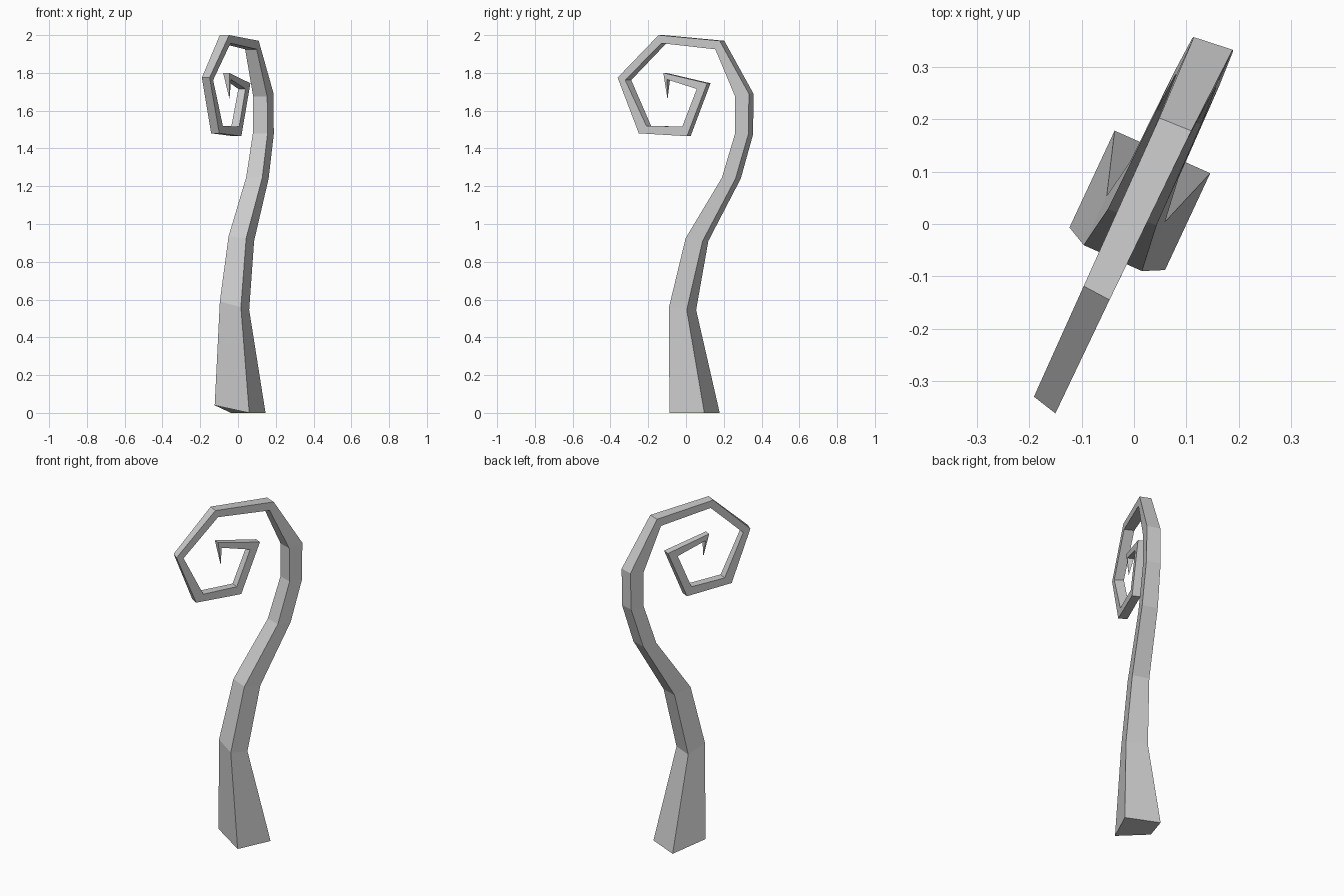
import bpy, bmesh
from math import radians, sin, cos

if "Cube" in bpy.data.objects:
    bpy.data.objects.remove(bpy.data.objects["Cube"])

# The curl lies in a vertical plane with direction (DX, DY); normal is (DY, -DX)
DX, DY = 0.423, 0.906
OFFSET = -0.009

# Sections from base to tip, as seen from the right side:
# inner y, inner z, outer y, outer z, width, yaw, lift of far inner corner
SECTIONS = [
    (-0.088, 0.00, 0.097, 0.00, 0.200, 24, 0.04),
    (-0.090, 0.56, 0.004, 0.545, 0.122, 24, 0.03),
    (-0.002, 0.925, 0.088, 0.910, 0.098, 18, 0.01),
    (0.190, 1.245, 0.262, 1.240, 0.090, 18, 0),
    (0.260, 1.48, 0.330, 1.475, 0.082, 18, 0),
    (0.260, 1.675, 0.333, 1.69, 0.078, 18, 0),
    (0.155, 1.925, 0.178, 1.97, 0.066, 22, 0),
    (-0.130, 1.957, -0.145, 2.00, 0.056, 28, 0),
    (-0.322, 1.762, -0.362, 1.775, 0.052, 38, 0),
    (-0.210, 1.520, -0.250, 1.480, 0.050, 30, 0),
    (-0.020, 1.515, 0.005, 1.465, 0.046, 25, 0),
    (0.057, 1.715, 0.112, 1.745, 0.042, 25, 0),
    (-0.100, 1.765, -0.120, 1.80, 0.036, 25, 0),
]
TIP = (-0.045, -0.098, 1.66)


def on_plane(y, z, h):
    """Point at view position (y, z) on the plane shifted by h along its normal."""
    s = (y + DX * h) / DY
    return (DX * s + DY * h, y, z)


bm = bmesh.new()
rings = []
for yi, zi, yo, zo, w, yaw, lift in SECTIONS:
    h = OFFSET + w / 2
    near_in, near_out = on_plane(yi, zi, h), on_plane(yo, zo, h)
    sx, sy = -w * cos(radians(yaw)), w * sin(radians(yaw))
    far_out = (near_out[0] + sx, near_out[1] + sy, zo)
    far_in = (near_in[0] + sx, near_in[1] + sy, zi + lift)
    rings.append([bm.verts.new(p) for p in (near_in, near_out, far_out, far_in)])

# Four-sided tube
for a, b in zip(rings, rings[1:]):
    for i in range(4):
        j = (i + 1) % 4
        bm.faces.new((a[i], a[j], b[j], b[i]))

# Base cap and pointed tip
bm.faces.new(rings[0][::-1])
tip = bm.verts.new(TIP)
for i in range(4):
    bm.faces.new((rings[-1][i], rings[-1][(i + 1) % 4], tip))
bmesh.ops.recalc_face_normals(bm, faces=bm.faces[:])

mesh = bpy.data.meshes.new("curled_tendril")
bm.to_mesh(mesh)
bm.free()
obj = bpy.data.objects.new("curled_tendril", mesh)
bpy.context.collection.objects.link(obj)
